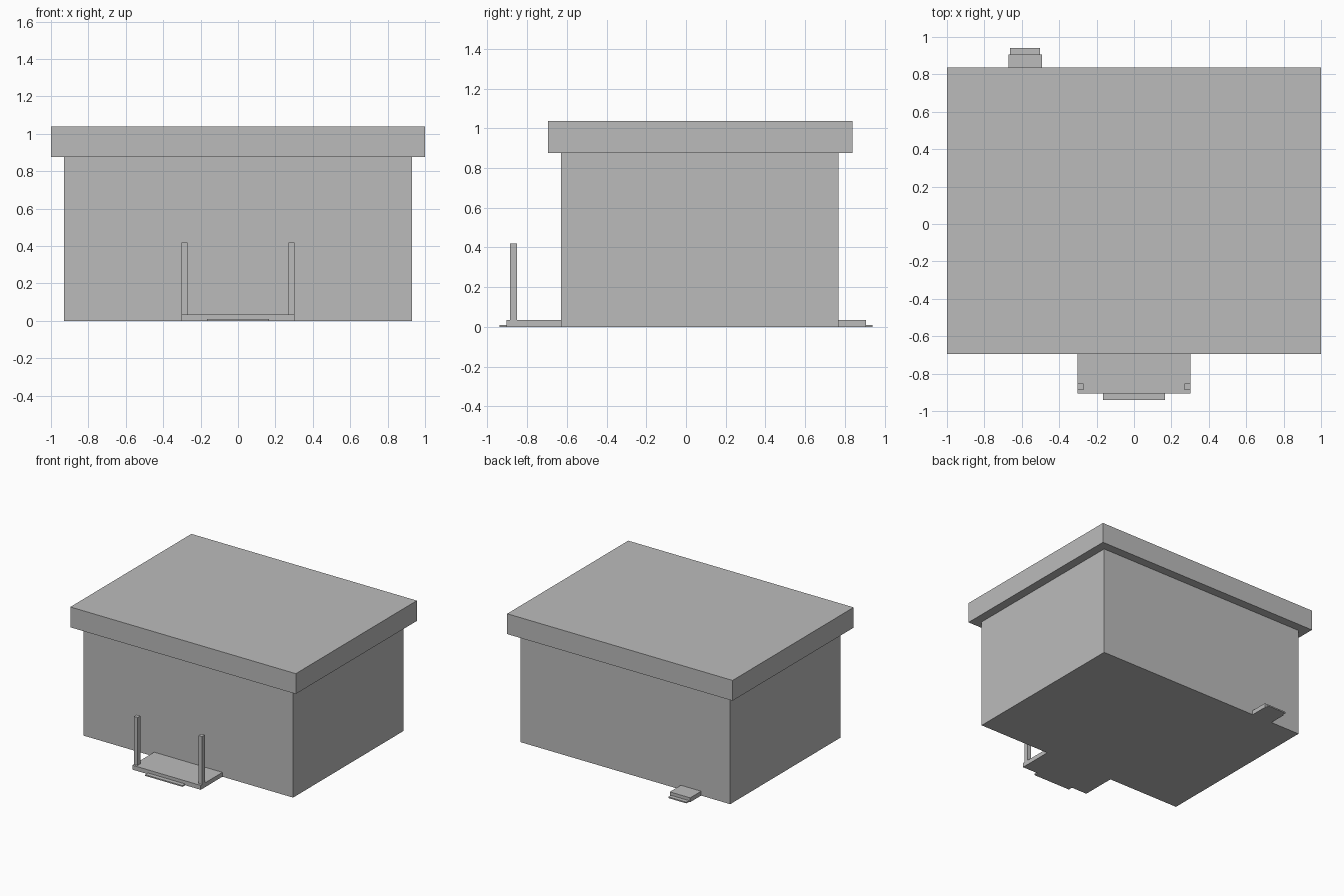
import bpy
import bmesh
from mathutils import Vector

default_cube = bpy.data.objects.get("Cube")
if default_cube:
    bpy.data.objects.remove(default_cube, do_unlink=True)

# Single plain grey for the whole building
grey = bpy.data.materials.new("plain_grey")
grey.use_nodes = True
grey.diffuse_color = (0.5, 0.5, 0.5, 1)
grey.node_tree.nodes["Principled BSDF"].inputs["Base Color"].default_value = grey.diffuse_color


def box(name, x, y, z):
    """Flat-shaded box from its (min, max) range on each axis."""
    low, high = (Vector(corner) for corner in zip(x, y, z))
    bm = bmesh.new()
    bmesh.ops.create_cube(bm, size=1)
    for v in bm.verts:
        v.co = (low + high) / 2 + v.co * (high - low)
    mesh = bpy.data.meshes.new(name)
    bm.to_mesh(mesh)
    bm.free()
    mesh.materials.append(grey)
    obj = bpy.data.objects.new(name, mesh)
    bpy.context.collection.objects.link(obj)
    return obj


WALL_TOP = 0.875
DECK_TOP = 0.035
STEP_TOP = 0.01
FRONT, BACK = -0.63, 0.768

# Main block and overhanging flat roof
box("walls", (-0.93, 0.93), (FRONT, BACK), (0, WALL_TOP))
box("roof", (-1, 1), (-0.696, 0.838), (WALL_TOP, 1.038))

# Front porch with a low step and two posts
box("front_porch", (-0.303, 0.303), (-0.905, FRONT), (0, DECK_TOP))
box("front_step", (-0.165, 0.165), (-0.94, -0.905), (0, STEP_TOP))
for side, x in (("right", (-0.303, -0.27)), ("left", (0.27, 0.303))):
    box(side + "_porch_post", x, (-0.887, -0.852), (DECK_TOP, 0.42))

# Back door landing with a low step
box("back_landing", (-0.672, -0.492), (BACK, 0.907), (0, DECK_TOP))
box("back_step", (-0.662, -0.502), (0.907, 0.94), (0, STEP_TOP))
